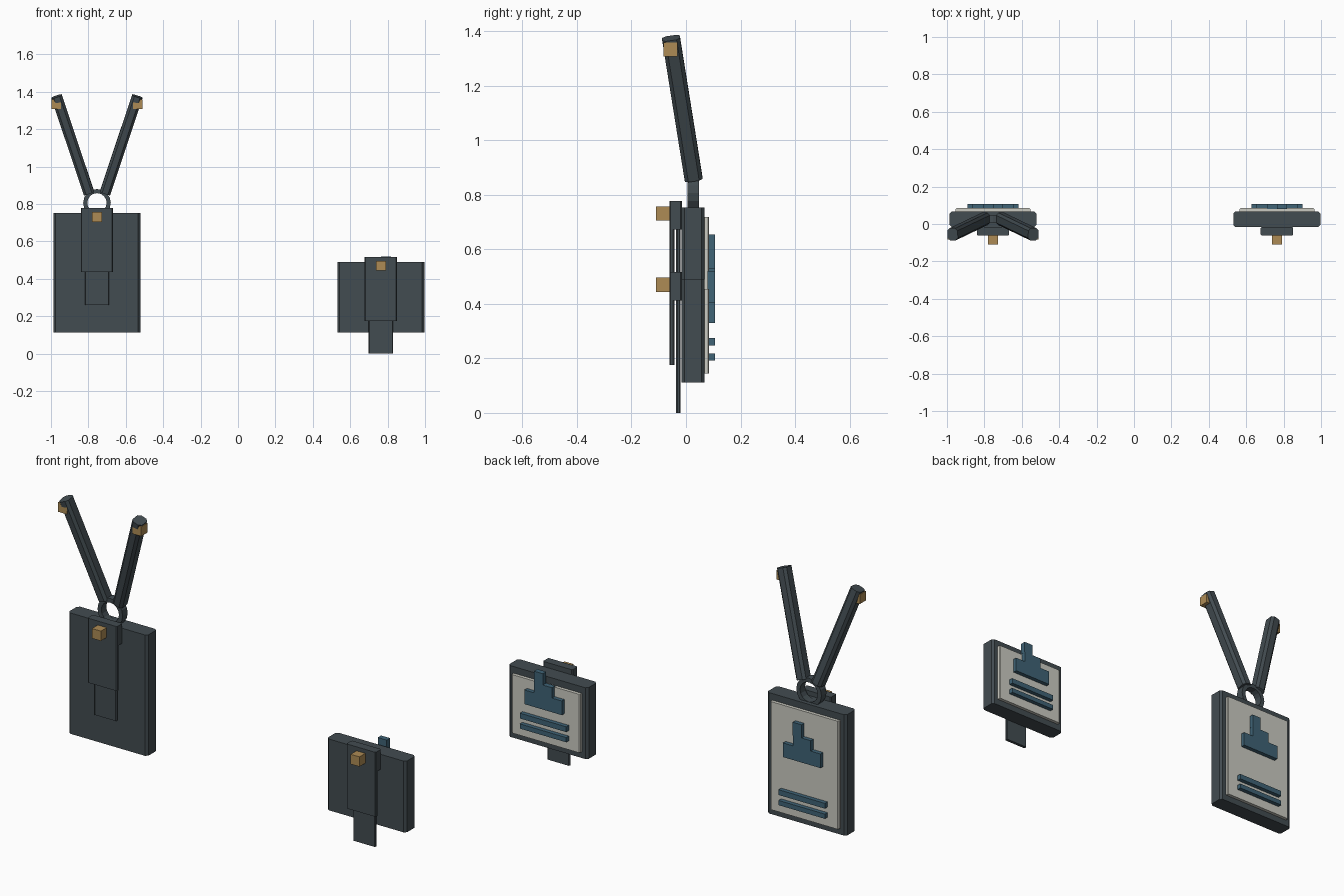
import bpy, bmesh, math
from mathutils import Vector

cube = bpy.data.objects.get("Cube")
if cube:
    bpy.data.objects.remove(cube, do_unlink=True)


def material(name, rgb):
    m = bpy.data.materials.new(name)
    m.use_nodes = True
    m.diffuse_color = (*rgb, 1)
    m.node_tree.nodes["Principled BSDF"].inputs["Base Color"].default_value = (*rgb, 1)
    return m


DARK = material("charcoal", (0.055, 0.072, 0.082))
PALE = material("card grey", (0.60, 0.60, 0.54))
BLUE = material("slate blue", (0.050, 0.125, 0.180))
GOLD = material("brass", (0.42, 0.26, 0.09))


def finish(name, bm, mat):
    bmesh.ops.recalc_face_normals(bm, faces=bm.faces)
    mesh = bpy.data.meshes.new(name)
    bm.to_mesh(mesh)
    bm.free()
    mesh.materials.append(mat)
    obj = bpy.data.objects.new(name, mesh)
    bpy.context.collection.objects.link(obj)
    return obj


def box(name, mat, size, centre, chamfer=0):
    """Box whose edges along local z may be chamfered."""
    bm = bmesh.new()
    bmesh.ops.create_cube(bm, size=1)
    bmesh.ops.scale(bm, vec=size, verts=bm.verts)
    if chamfer:
        upright = [e for e in bm.edges
                   if abs(e.verts[0].co.z - e.verts[1].co.z) > size[2] / 2]
        bmesh.ops.bevel(bm, geom=upright, offset=chamfer, segments=1, affect='EDGES')
    obj = finish(name, bm, mat)
    obj.location = centre
    return obj


def slab(name, mat, cx, width, y, z, chamfer=0):
    """Box given by its centre x, width, y range and z range."""
    return box(name, mat, (width, y[1] - y[0], z[1] - z[0]),
               (cx, sum(y) / 2, sum(z) / 2), chamfer)


def badge(label, cx, top, clip_top, icon_z):
    # Holder and the card on its back
    slab(label + "_holder", DARK, cx, 0.465, (-0.017, 0.068), (0.112, top), 0.012)
    slab(label + "_card", PALE, cx, 0.40, (0.06, 0.085), (0.145, top - 0.035), 0.005)

    # Portrait emblem and text bars, raised from the card
    raised = (0.079, 0.107)
    base, mid, head, tip = icon_z
    slab(label + "_emblem_base", BLUE, cx, 0.22, raised, (base, mid))
    slab(label + "_emblem_middle", BLUE, cx, 0.105, raised, (mid, head))
    slab(label + "_emblem_head", BLUE, cx + 0.027, 0.052, raised, (head, tip))
    for i, z in enumerate(((0.247, 0.275), (0.193, 0.218))):
        slab(f"{label}_bar_{i + 1}", BLUE, cx, 0.272, raised, z)

    # Clip on the front: hinge block, wide plate, narrow tongue, brass stud
    slab(label + "_clip_hinge", DARK, cx, 0.173, (-0.06, -0.015),
         (clip_top - 0.105, clip_top), 0.006)
    slab(label + "_clip_plate", DARK, cx, 0.173, (-0.061, -0.042),
         (clip_top - 0.342, clip_top), 0.005)
    slab(label + "_clip_tongue", DARK, cx, 0.13, (-0.036, -0.02),
         (clip_top - 0.517, clip_top - 0.08), 0.004)
    slab(label + "_clip_stud", GOLD, cx, 0.052, (-0.11, -0.058),
         (clip_top - 0.073, clip_top - 0.021))


TALL_X, SHORT_X = -0.754, 0.764
badge("tall_badge", TALL_X, 0.753, 0.778, (0.455, 0.53, 0.585, 0.655))
badge("short_badge", SHORT_X, 0.49, 0.517, (0.33, 0.405, 0.46, 0.52))

# Lanyard ring: square section spun around the y axis
bm = bmesh.new()
section = [bm.verts.new((r, y, 0))
           for r, y in ((0.052, -0.021), (0.074, -0.021), (0.074, 0.021), (0.052, 0.021))]
edges = [bm.edges.new((section[i], section[(i + 1) % 4])) for i in range(4)]
bmesh.ops.spin(bm, geom=section + edges, cent=(0, 0, 0), axis=(0, 1, 0),
               angle=math.tau, steps=16, use_duplicate=False)
bmesh.ops.remove_doubles(bm, verts=bm.verts, dist=0.0005)
ring = finish("lanyard_ring", bm, DARK)
ring.location = (TALL_X, 0.026, 0.806)

# Two straps leaning outwards and forwards, each with a brass end cap
for side, word in ((1, "left"), (-1, "right")):
    low = Vector((TALL_X + side * 0.043, 0.028, 0.858))
    high = Vector((TALL_X + side * 0.216, -0.055, 1.375))
    along = high - low
    strap = box(word + "_strap", DARK, (0.058, 0.066, along.length),
                (low + high) / 2, 0.013)
    across = Vector((along.z, 0, -along.x)).normalized()
    depth = along.normalized().cross(across)
    strap.rotation_euler = Vector((0, 0, 1)).rotation_difference(along).to_euler()
    box(word + "_strap_cap", GOLD, (0.052, 0.052, 0.05),
        (TALL_X + side * 0.218, -0.057, 1.333))
